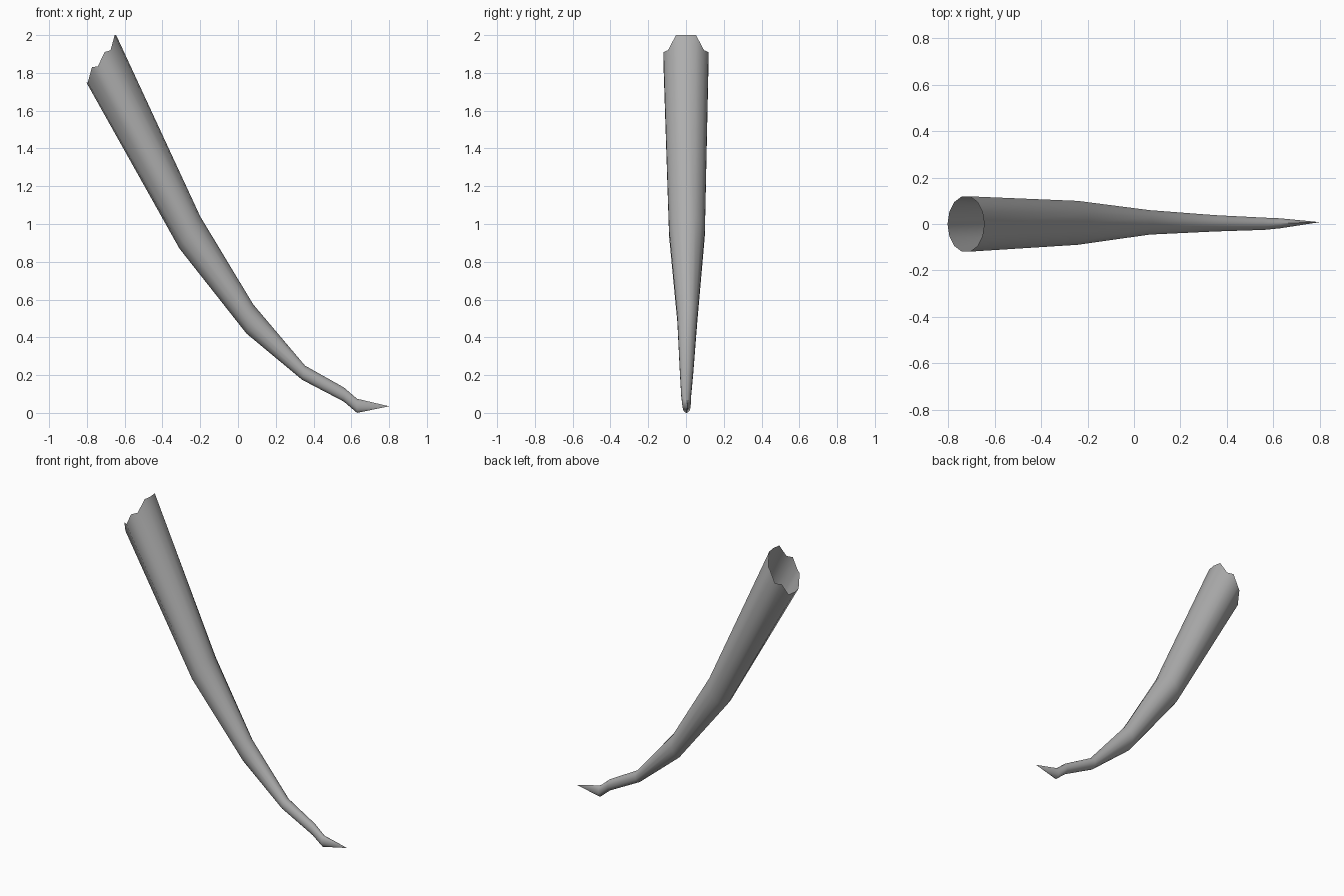
import bpy, bmesh, math

if "Cube" in bpy.data.objects:
    bpy.data.objects.remove(bpy.data.objects["Cube"])

SIDES = 14

# Cross-sections along the tube: upper (x, z), lower (x, z), y centre, y half-width
SECTIONS = [
    ((-0.645, 2.00), (-0.803, 1.75), 0.0, 0.122),
    ((-0.20, 1.04), (-0.31, 0.87), 0.005, 0.097),
    ((0.08, 0.575), (0.045, 0.42), 0.007, 0.054),
    ((0.355, 0.25), (0.34, 0.175), 0.003, 0.036),
    ((0.56, 0.135), (0.56, 0.06), 0.001, 0.027),
    ((0.63, 0.075), (0.63, 0.00), 0.003, 0.022),
]
# Stepped heights of the broken rim, from upper edge round to lower edge
RIM_Z = [2.0, 2.0, 1.92, 1.91, 1.835, 1.83, 1.75, 1.75]

bm = bmesh.new()
rings = []
for n, (up, low, yc, hw) in enumerate(SECTIONS):
    ring = []
    for i in range(SIDES):
        a = 2 * math.pi * i / SIDES
        t = (1 + math.cos(a)) / 2
        x = low[0] + (up[0] - low[0]) * t
        z = low[1] + (up[1] - low[1]) * t
        if n == 0:
            z = RIM_Z[min(i, SIDES - i)]
        ring.append(bm.verts.new((x, yc + hw * math.sin(a), z)))
    rings.append(ring)

# Walls of the hollow tube
for a, b in zip(rings, rings[1:]):
    for i in range(SIDES):
        j = (i + 1) % SIDES
        bm.faces.new((a[i], a[j], b[j], b[i]))

# Pointed tip
tip = bm.verts.new((0.80, 0.008, 0.035))
for i in range(SIDES):
    bm.faces.new((rings[-1][i], rings[-1][(i + 1) % SIDES], tip))

bmesh.ops.recalc_face_normals(bm, faces=bm.faces)
mesh = bpy.data.meshes.new("curved_hollow_spike")
bm.to_mesh(mesh)
bm.free()
obj = bpy.data.objects.new("curved_hollow_spike", mesh)
bpy.context.collection.objects.link(obj)

# Darker grey finish
grey = bpy.data.materials.new("dark_grey")
grey.diffuse_color = (0.42, 0.42, 0.42, 1)
grey.use_nodes = True
grey.node_tree.nodes["Principled BSDF"].inputs["Base Color"].default_value = grey.diffuse_color
mesh.materials.append(grey)

# Smooth walls, sharp break at the tip
bpy.context.view_layer.objects.active = obj
obj.select_set(True)
bpy.ops.object.shade_smooth_by_angle(angle=math.radians(40))
